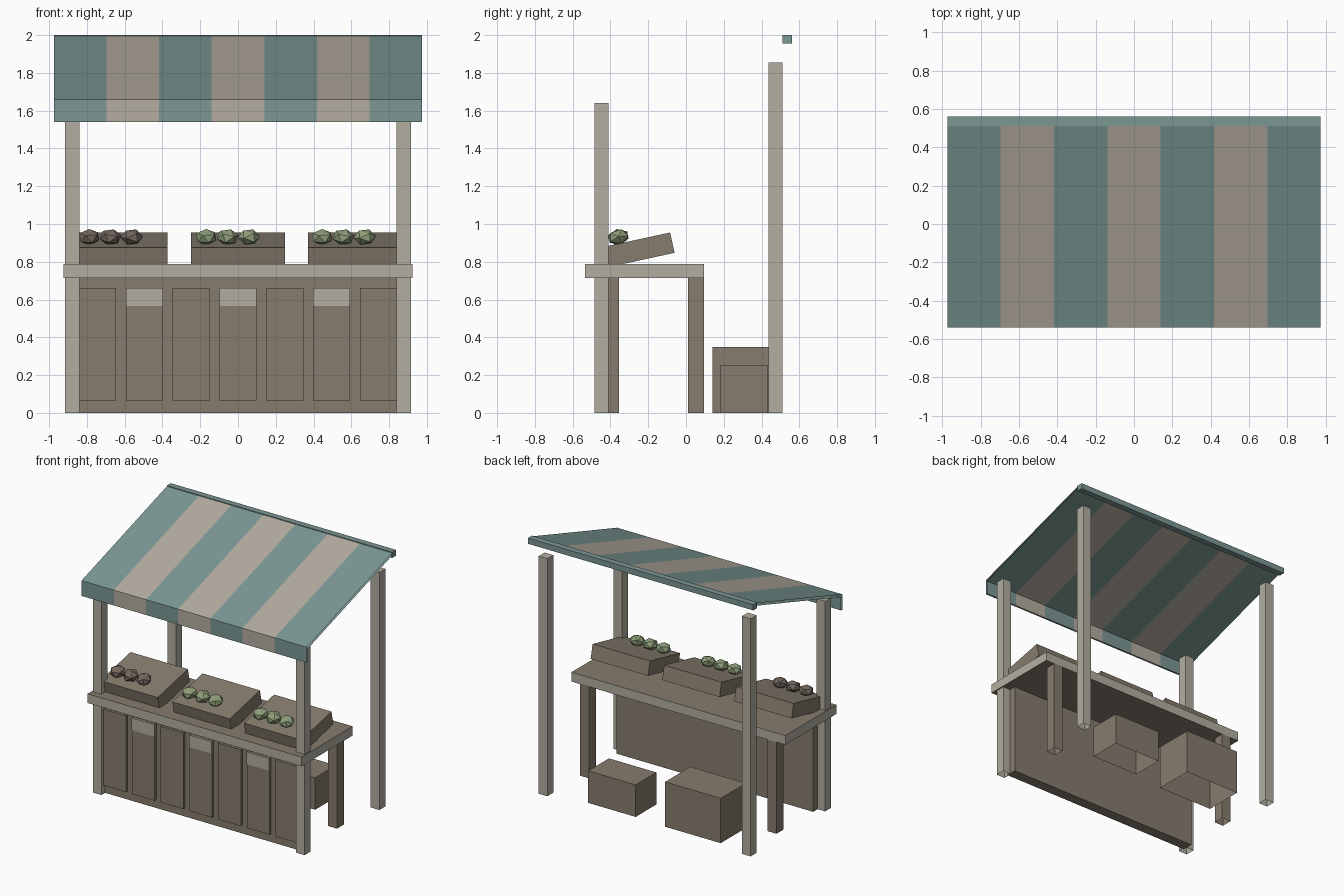
import bpy, bmesh, math
from mathutils import Matrix, Vector

old = bpy.data.objects.get("Cube")
if old:
    bpy.data.objects.remove(old, do_unlink=True)


def material(name, r, g, b):
    lin = [((c / 255 + 0.055) / 1.055) ** 2.4 for c in (r, g, b)] + [1]
    m = bpy.data.materials.new(name)
    m.use_nodes = True
    m.diffuse_color = lin
    m.node_tree.nodes["Principled BSDF"].inputs["Base Color"].default_value = lin
    return m


wood = material("brown wood", 134, 124, 109)
pale = material("pale wood", 178, 174, 161)
teal = material("teal cloth", 123, 151, 148)
cream = material("cream cloth", 180, 172, 160)
green = material("green produce", 142, 158, 122)
russet = material("brown produce", 116, 104, 95)


def finish(name, bm, *mats):
    me = bpy.data.meshes.new(name)
    bm.to_mesh(me)
    bm.free()
    for m in mats:
        me.materials.append(m)
    ob = bpy.data.objects.new(name, me)
    bpy.context.collection.objects.link(ob)
    return ob


def box(name, xs, ys, zs, mat, open_bottom=False, cap=None):
    """Box between limits; cap recolours the top and bottom faces."""
    bm = bmesh.new()
    bmesh.ops.create_cube(bm, size=1)
    for v in bm.verts:
        v.co = [lo + (hi - lo) * (c + 0.5) for c, (lo, hi) in zip(v.co, (xs, ys, zs))]
    bm.normal_update()
    if cap:
        for f in bm.faces:
            f.material_index = int(abs(f.normal.z) > 0.5)
    if open_bottom:
        under = [f for f in bm.faces if f.normal.z < -0.5]
        bmesh.ops.delete(bm, geom=under, context="FACES")
    return finish(name, bm, *([mat, cap] if cap else [mat]))


# Posts and counter legs
for side, s in (("left", 1), ("right", -1)):
    px = sorted((s * 0.84, s * 0.915))
    box(f"front_post_{side}", px, (-0.485, -0.41), (0, 1.64), pale, True)
    box(f"back_post_{side}", px, (0.437, 0.51), (0, 1.855), pale, True)
    lx = sorted((s * 0.77, s * 0.848))
    box(f"counter_leg_{side}", lx, (0.01, 0.095), (0, 0.72), wood, True)

# Counter with pale edges, front board, raised panels and paper labels
box("counter_top", (-0.924, 0.924), (-0.535, 0.095), (0.715, 0.787), pale, cap=wood)
box("front_board", (-0.85, 0.85), (-0.44, -0.355), (0, 0.716), wood)
for i in range(7):
    x = (i - 3) * 0.248
    span = (x - 0.098, x + 0.098)
    box(f"front_panel_{i + 1}", span, (-0.46, -0.43), (0.065, 0.66), wood)
    if i % 2:
        box(f"label_{i + 1}", span, (-0.464, -0.459), (0.565, 0.66), pale)

# Storage crates behind the counter
box("small_crate", (0.13, 0.54), (0.18, 0.435), (0, 0.25), wood, True)
box("large_crate", (-0.615, -0.135), (0.14, 0.45), (0, 0.35), wood, True)

# Tilted display trays, each with three faceted vegetables
tilt = math.radians(12.2)
for name, x, shift, mat in (("right", -0.622, -0.053, russet),
                            ("middle", 0, -0.055, green),
                            ("left", 0.618, -0.06, green)):
    tray = box(f"{name}_tray", (-0.248, 0.248), (-0.19, 0.19), (-0.055, 0.055), wood)
    tray.location = (x, -0.258, 0.861)
    tray.rotation_euler.x = tilt
    bm = bmesh.new()
    for k in range(3):
        place = (Matrix.Translation((x + shift + (k - 1) * 0.113, -0.358, 0.931))
                 @ Matrix.Rotation(tilt, 4, "X") @ Matrix.Diagonal((1, 1, 0.72, 1))
                 @ Matrix.Rotation(0.6 + k * 0.9, 4, "Z") @ Matrix.Rotation(0.3 * k, 4, "X"))
        bmesh.ops.create_icosphere(bm, subdivisions=1, radius=0.06, matrix=place)
    finish(f"{name}_vegetables", bm, mat)

# Striped awning: a folded cloth section swept across seven stripes
section = [(-0.54, 1.54), (-0.54, 1.66), (0.515, 1.995),
           (0.515, 1.975), (-0.525, 1.645), (-0.525, 1.54)]
bm = bmesh.new()
rings = [[bm.verts.new((-0.973 + i * 0.278, y, z)) for y, z in section] for i in range(8)]
for i in range(7):
    for j in range(6):
        k = (j + 1) % 6
        f = bm.faces.new((rings[i][j], rings[i][k], rings[i + 1][k], rings[i + 1][j]))
        f.material_index = i % 2
bmesh.ops.recalc_face_normals(bm, faces=bm.faces)
finish("awning", bm, teal, cream)

# Rear awning rail
box("awning_rail", (-0.973, 0.973), (0.512, 0.56), (1.955, 2.0), teal)
